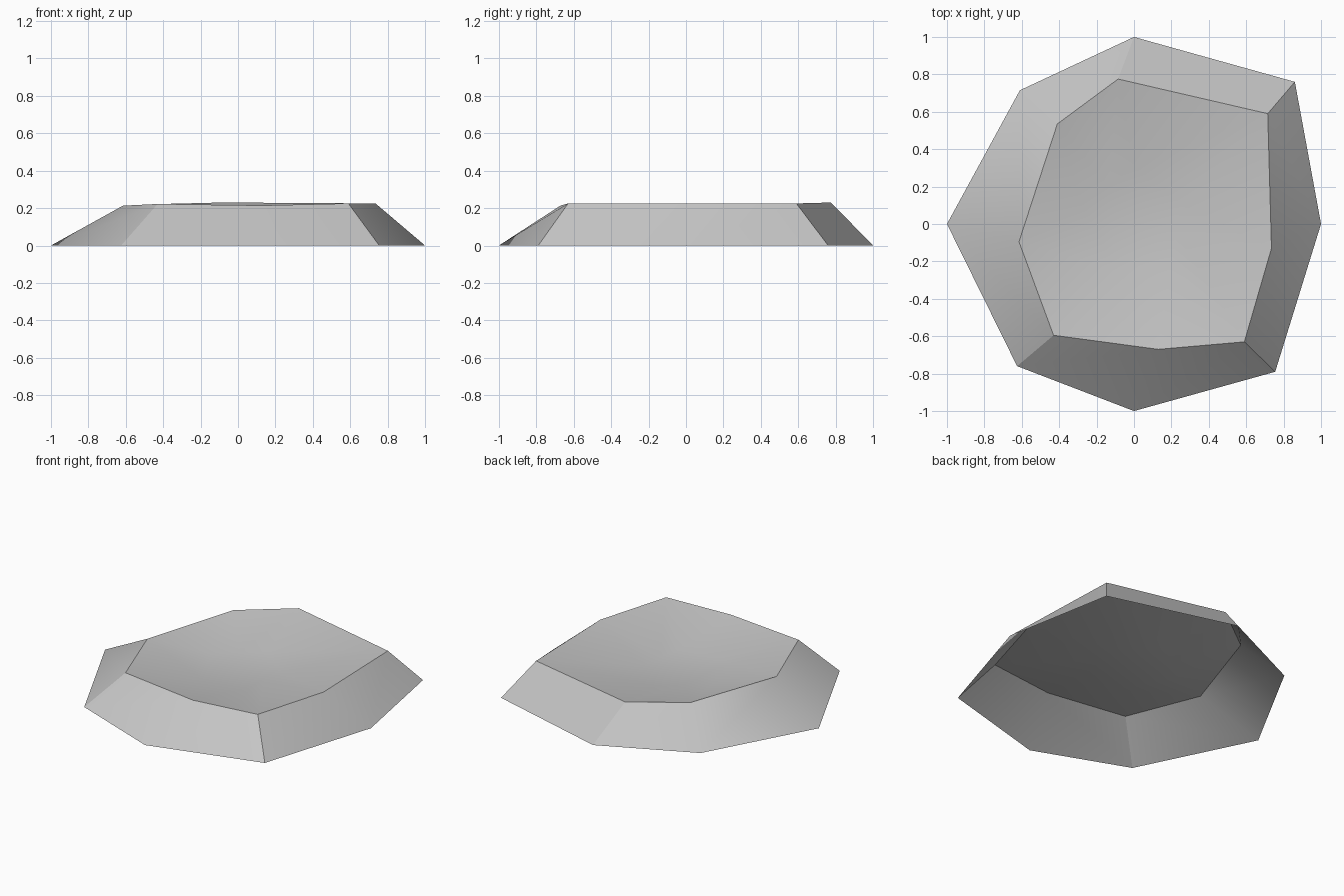
import bpy
import bmesh
import math

cube = bpy.data.objects.get("Cube")
if cube:
    bpy.data.objects.remove(cube, do_unlink=True)

# One plain stone colour
stone = bpy.data.materials.new("stone_grey")
stone.use_nodes = True
colour = (0.56, 0.56, 0.56, 1)
stone.diffuse_color = colour
stone.node_tree.nodes["Principled BSDF"].inputs["Base Color"].default_value = colour

# Matching eight-point rings, clockwise from the back
base = [(0, 1), (.86, .76), (1, 0), (.755, -.79),
        (0, -1), (-.625, -.76), (-1, 0), (-.61, .715)]
rim = [(-.085, .775), (.715, .59), (.735, -.13), (.59, -.63),
       (.13, -.67), (-.43, -.595), (-.615, -.095), (-.41, .535)]
floor = [(0, .31), (.255, .11), (.228, -.05), (.2, -.205),
         (.05, -.225), (-.1, -.245), (-.27, .09), (-.135, .2)]
rim_heights = [.23, .225, .225, .225, .214, .222, .213, .222]

bm = bmesh.new()


def ring(points, heights):
    return [bm.verts.new((x, y, z)) for (x, y), z in zip(points, heights)]


def bridge(lower, upper):
    for i in range(len(lower)):
        j = (i + 1) % len(lower)
        bm.faces.new((lower[j], lower[i], upper[i], upper[j]))


# Open-bottomed sloping wall, shallow dished top and its flat floor
base_ring = ring(base, [0] * len(base))
rim_ring = ring(rim, rim_heights)
floor_ring = ring(floor, [.136] * len(floor))
bridge(base_ring, rim_ring)
bridge(rim_ring, floor_ring)
bm.faces.new(reversed(floor_ring))

mesh = bpy.data.meshes.new("dished_rock")
bm.to_mesh(mesh)
bm.free()
mesh.materials.append(stone)
rock = bpy.data.objects.new("dished_rock", mesh)
bpy.context.collection.objects.link(rock)

# Soften the wall while keeping the rim crisp
bpy.ops.object.select_all(action="DESELECT")
rock.select_set(True)
bpy.context.view_layer.objects.active = rock
bpy.ops.object.shade_smooth_by_angle(angle=math.radians(30))
